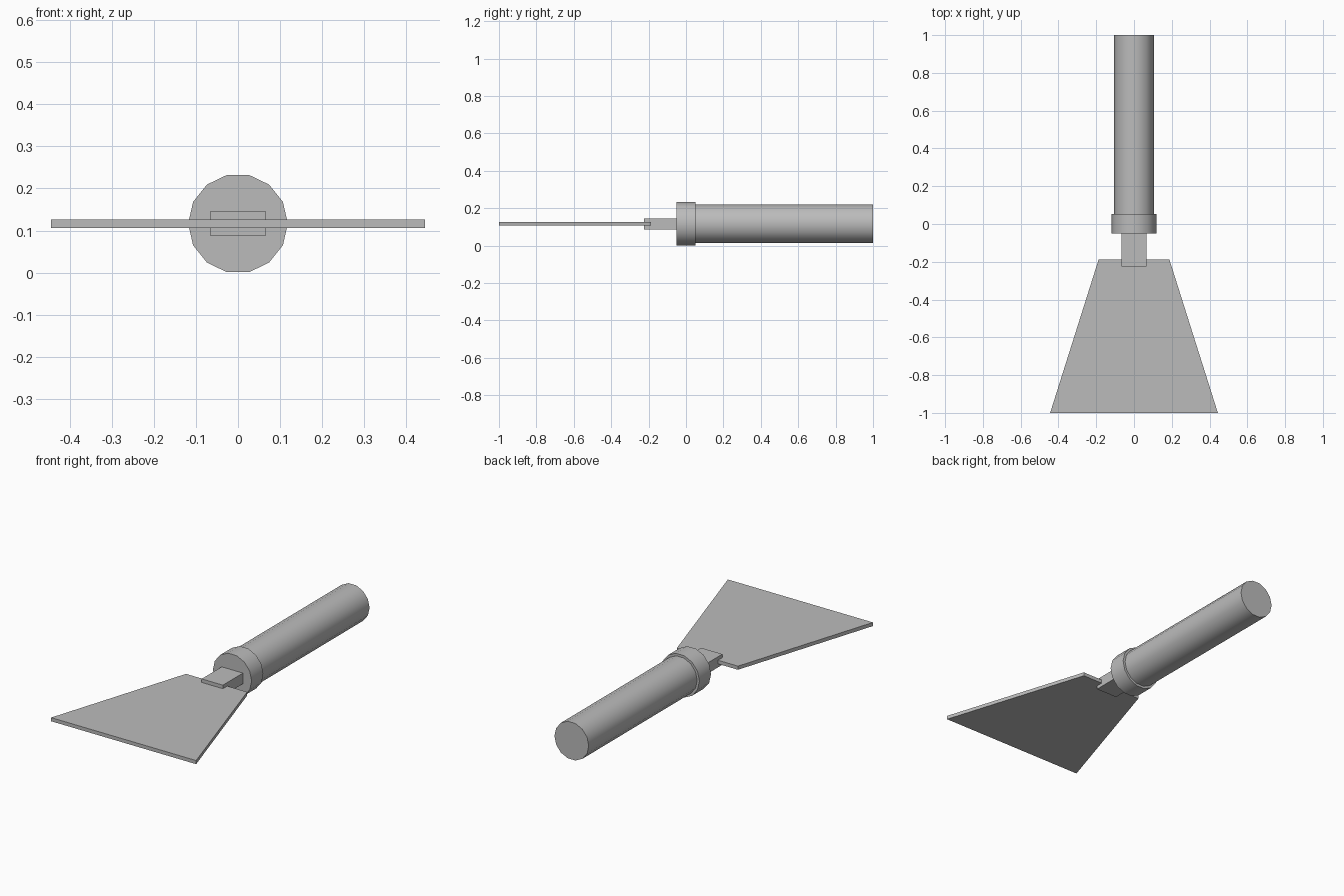
import bpy, bmesh, math

if "Cube" in bpy.data.objects:
    bpy.data.objects.remove(bpy.data.objects["Cube"])

Z = 0.1165      # height of the tool's centre line
SIDES = 14      # sides of the round parts

grey = bpy.data.materials.new("plain grey")
grey.diffuse_color = (0.5, 0.5, 0.5, 1.0)
grey.use_nodes = True
grey.node_tree.nodes["Principled BSDF"].inputs["Base Color"].default_value = grey.diffuse_color


def prism(name, points, offset, smooth=False):
    """Extrude a closed outline of 3D points along an offset."""
    bm = bmesh.new()
    face = bm.faces.new([bm.verts.new(p) for p in points])
    ext = bmesh.ops.extrude_face_region(bm, geom=[face], use_keep_orig=True)
    bmesh.ops.translate(bm, vec=offset,
                        verts=[g for g in ext["geom"] if isinstance(g, bmesh.types.BMVert)])
    bmesh.ops.recalc_face_normals(bm, faces=bm.faces)
    mesh = bpy.data.meshes.new(name)
    bm.to_mesh(mesh)
    bm.free()
    mesh.materials.append(grey)
    obj = bpy.data.objects.new(name, mesh)
    bpy.context.collection.objects.link(obj)
    if smooth:
        bpy.ops.object.select_all(action="DESELECT")
        obj.select_set(True)
        bpy.context.view_layer.objects.active = obj
        bpy.ops.object.shade_smooth_by_angle(angle=math.radians(30))
    return obj


def rod(name, radius, y0, y1):
    """Round bar along y, with a corner pointing to each side."""
    angles = [2 * math.pi * i / SIDES for i in range(SIDES)]
    ring = [(radius * math.cos(a), y0, Z + radius * math.sin(a)) for a in angles]
    return prism(name, ring, (0, y1 - y0, 0), smooth=True)


def plate(name, front, back, y0, y1, thick):
    """Flat plate with its own half width at the front and back."""
    z = Z - thick / 2
    outline = [(-front, y0, z), (front, y0, z), (back, y1, z), (-back, y1, z)]
    return prism(name, outline, (0, 0, thick))


# Handle and the collar around its front end
rod("handle", 0.105, 0.04, 1.0)
rod("collar", 0.1185, -0.05, 0.052)

# Tang joining the collar to the blade
plate("tang", 0.065, 0.065, -0.225, -0.04, 0.059)

# Flared blade
plate("blade", 0.444, 0.187, -1.0, -0.187, 0.02)
